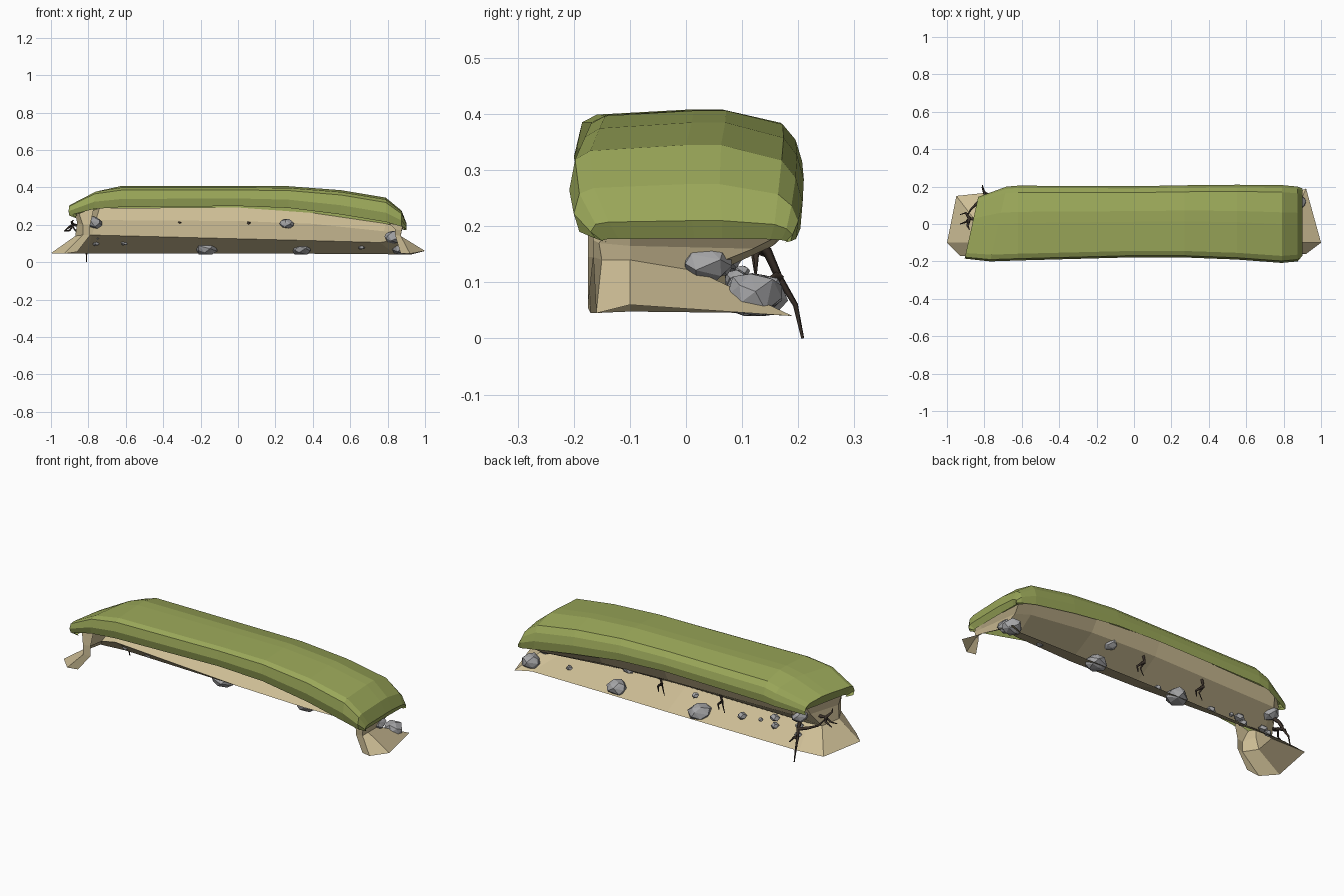
import bpy, bmesh, math, random

random.seed(4)


def material(name, rgb):
    m = bpy.data.materials.new(name)
    m.diffuse_color = (*rgb, 1)
    return m


GRASS = material("grass green", (0.325, 0.388, 0.10))
DIRT = material("sandy dirt", (0.61, 0.51, 0.30))
STONE = material("grey stone", (0.37, 0.37, 0.38))
ROOT = material("dark root", (0.045, 0.032, 0.024))


def finish(bm, name, mat):
    me = bpy.data.meshes.new(name)
    bm.to_mesh(me)
    bm.free()
    me.materials.append(mat)
    ob = bpy.data.objects.new(name, me)
    bpy.context.collection.objects.link(ob)
    return ob


def loft(name, rows, mat):
    """Skin a sheet through rows of points."""
    bm = bmesh.new()
    grid = [[bm.verts.new(p) for p in row] for row in rows]
    for a, b in zip(grid, grid[1:]):
        for i in range(len(a) - 1):
            bm.faces.new((a[i], a[i + 1], b[i + 1], b[i]))
    return finish(bm, name, mat)


# Grass cap: cross-sections along x as (x, lip z, top z, half width, centre y)
stations = [
    (-0.865, 0.235, 0.25, 0.150, -0.02), (-0.90, 0.25, 0.31, 0.165, -0.02),
    (-0.76, 0.285, 0.385, 0.20, 0.0), (-0.62, 0.295, 0.408, 0.20, 0.005),
    (0.0, 0.300, 0.407, 0.190, 0.012), (0.27, 0.290, 0.406, 0.193, 0.014),
    (0.55, 0.255, 0.385, 0.200, 0.01), (0.79, 0.215, 0.345, 0.208, 0.0),
    (0.875, 0.190, 0.275, 0.200, 0.0), (0.90, 0.178, 0.210, 0.18, 0.01),
    (0.885, 0.172, 0.178, 0.165, 0.015),
]
# profile across y: (fraction of half width, fraction of height)
profile = [(-0.95, 0), (-1, 0.38), (-0.95, 0.8), (-0.82, 0.92), (0.0, 1.0),
           (0.3, 1.0), (0.82, 0.79), (0.94, 0.55), (1, 0.22), (0.98, -0.15)]


def cap_point(station, fy, fz):
    x, low, top, hw, cy = station
    y = cy + fy * hw
    if x < -0.7:  # the left end is cut at a slant
        x += 0.22 * (y + 0.16)
    return (x, y, low + fz * (top - low))


loft("grass_cap", [[cap_point(s, fy, fz) for fy, fz in profile] for s in stations], GRASS)

# Dirt bank: open at the front, deeply pinched in the middle, wrapping both ends
foot = [(-0.86, -0.175, 0.055), (-0.93, -0.17, 0.045), (-1.0, -0.10, 0.048),
        (-0.95, 0.15, 0.045), (-0.81, 0.165, 0.045), (0, 0.165, 0.045), (0.4, 0.16, 0.045),
        (0.84, 0.155, 0.042), (0.92, 0.19, 0.040), (1.0, -0.10, 0.06),
        (0.92, -0.16, 0.045), (0.87, -0.15, 0.045)]
pinch = [(-0.79, -0.165, 0.145), (-0.83, -0.175, 0.145), (-0.87, -0.10, 0.14),
         (-0.85, 0.02, 0.14), (-0.78, 0.04, 0.145), (0, 0.0, 0.125), (0.4, 0.0, 0.115),
         (0.76, 0.025, 0.105), (0.845, 0.02, 0.12), (0.87, -0.10, 0.14),
         (0.87, -0.15, 0.14), (0.84, -0.165, 0.145)]
mid = [(-0.79, -0.165, 0.20), (-0.83, -0.175, 0.20), (-0.86, -0.11, 0.21),
       (-0.82, 0.08, 0.22), (-0.76, 0.145, 0.225), (0, 0.16, 0.22), (0.4, 0.16, 0.205),
       (0.78, 0.155, 0.165), (0.85, 0.12, 0.16), (0.875, -0.10, 0.165),
       (0.875, -0.155, 0.17), (0.84, -0.165, 0.175)]
lip = [(-0.77, -0.165, 0.29), (-0.85, -0.155, 0.26), (-0.87, -0.12, 0.26),
       (-0.82, 0.11, 0.26), (-0.74, 0.175, 0.29), (0, 0.194, 0.292), (0.4, 0.199, 0.263),
       (0.79, 0.20, 0.206), (0.87, 0.17, 0.185), (0.885, -0.10, 0.185),
       (0.88, -0.14, 0.188), (0.80, -0.172, 0.217)]
loft("dirt_bank", [foot, pinch, mid, lip], DIRT)


# Stones: faceted hulls of points on a squashed ball, cut flat at ground height
def stone(name, x, y, z, r, points=20):
    bm = bmesh.new()
    for i in range(points):
        h = 1 - 2 * (i + 0.5) / points
        a = i * 2.4 + random.uniform(-0.3, 0.3)
        s = math.sqrt(1 - h * h)
        k = r * random.uniform(0.92, 1.08)
        bm.verts.new((x + k * s * math.cos(a) * 1.05, y + k * s * math.sin(a),
                      max(0.04, z + k * h * 0.78)))
    bmesh.ops.convex_hull(bm, input=bm.verts)
    bmesh.ops.delete(bm, geom=[v for v in bm.verts if not v.link_faces], context='VERTS')
    bmesh.ops.recalc_face_normals(bm, faces=bm.faces)
    return finish(bm, name, STONE)


for i, s in enumerate([(-0.17, 0.12, 0.075, 0.06), (0.34, 0.12, 0.075, 0.056),
                       (0.87, 0.12, 0.078, 0.052), (0.83, 0.035, 0.135, 0.046),
                       (-0.77, 0.105, 0.21, 0.047), (0.26, 0.13, 0.205, 0.037)]):
    stone(f"large_stone_{i + 1}", *s)

for i, s in enumerate([(-0.60, 0.075, 0.14, 0.026), (-0.61, 0.09, 0.105, 0.023),
                       (-0.41, 0.09, 0.105, 0.024), (-0.10, 0.06, 0.125, 0.020),
                       (0.66, 0.08, 0.08, 0.018), (-0.75, 0.075, 0.135, 0.023),
                       (-0.76, 0.10, 0.10, 0.020), (-0.53, 0.10, 0.12, 0.014)]):
    stone(f"pebble_{i + 1}", *s, points=13)


# Roots: tapering four-sided tubes
def roots(name, paths, width):
    cu = bpy.data.curves.new(name, 'CURVE')
    cu.dimensions = '3D'
    cu.bevel_depth = width
    cu.bevel_resolution = 0
    for path in paths:
        sp = cu.splines.new('POLY')
        sp.points.add(len(path) - 1)
        for i, (pt, p) in enumerate(zip(sp.points, path)):
            pt.co = (*p, 1)
            pt.radius = 1 - 0.75 * i / (len(path) - 1)
    cu.materials.append(ROOT)
    ob = bpy.data.objects.new(name, cu)
    bpy.context.collection.objects.link(ob)
    bpy.ops.object.select_all(action='DESELECT')
    ob.select_set(True)
    bpy.context.view_layer.objects.active = ob
    bpy.ops.object.convert(target='MESH')


roots("corner_root", [
    [(-0.78, 0.11, 0.19), (-0.79, 0.145, 0.155), (-0.80, 0.165, 0.11), (-0.81, 0.195, 0.06), (-0.81, 0.208, 0.0)],
    [(-0.80, 0.165, 0.11), (-0.77, 0.15, 0.105), (-0.75, 0.165, 0.08)],
    [(-0.79, 0.145, 0.155), (-0.83, 0.12, 0.16), (-0.87, 0.08, 0.17), (-0.89, 0.05, 0.20)],
], 0.011)
roots("end_root", [
    [(-0.83, 0.02, 0.19), (-0.88, 0.03, 0.20), (-0.90, 0.01, 0.17), (-0.93, 0.0, 0.165)],
    [(-0.88, 0.03, 0.20), (-0.90, 0.06, 0.19), (-0.93, 0.05, 0.165)],
    [(-0.88, 0.03, 0.20), (-0.89, -0.01, 0.215), (-0.88, -0.03, 0.225)],
], 0.010)
for i, x in enumerate((-0.31, 0.06)):
    roots(f"hanging_root_{i + 1}", [
        [(x, 0.14, 0.215), (x - 0.01, 0.14, 0.18), (x, 0.12, 0.15), (x - 0.015, 0.125, 0.11)],
        [(x - 0.01, 0.14, 0.18), (x + 0.025, 0.125, 0.15), (x + 0.02, 0.125, 0.12)],
    ], 0.009)
